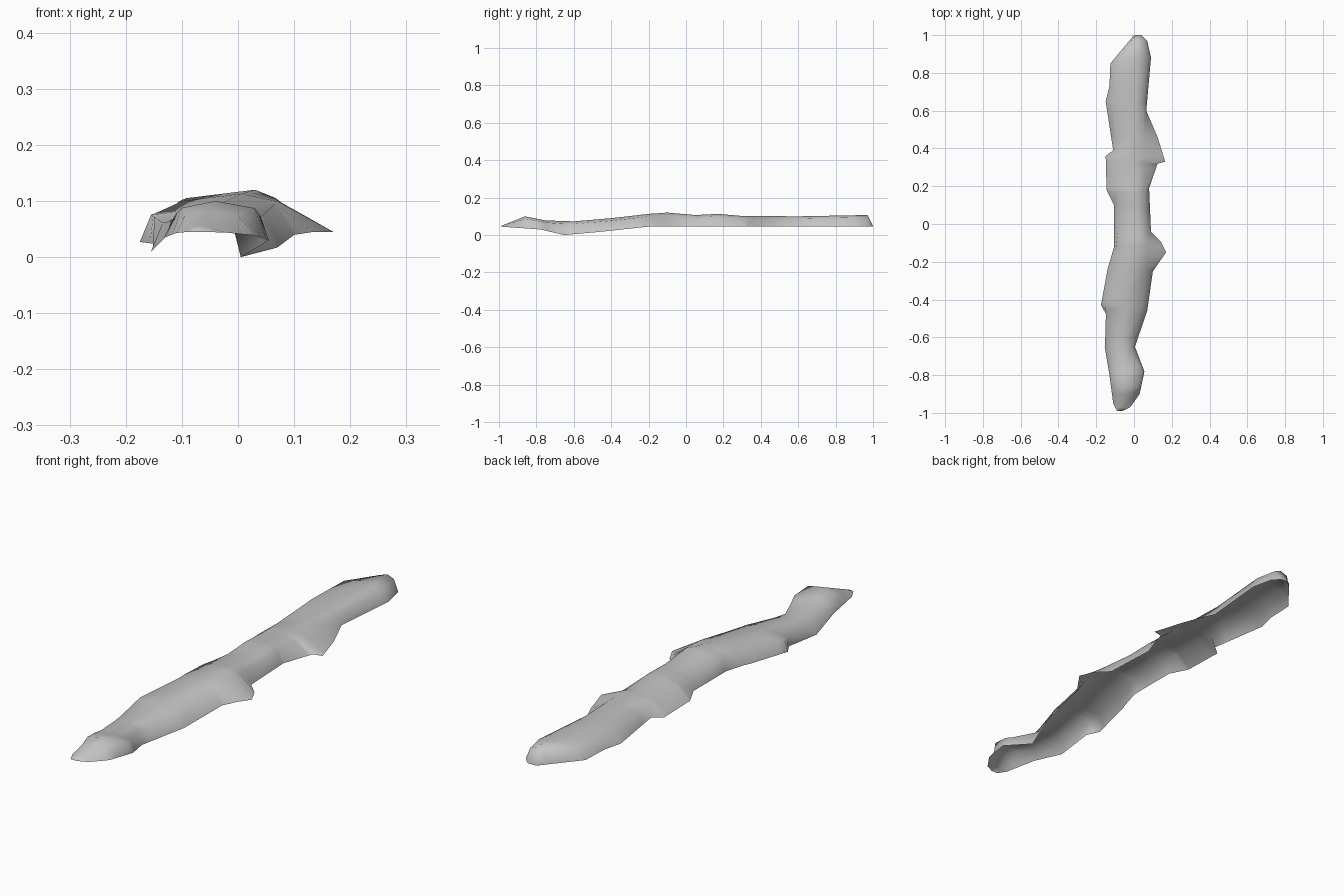
import bpy
import bmesh

default_cube = bpy.data.objects.get("Cube")
if default_cube:
    bpy.data.objects.remove(default_cube, do_unlink=True)

# Profiles along the length: pairs of (y, value) in hundredths of a unit
LEFT_HEM = [(-99, -9), (-95, -11), (-80, -13), (-65, -15.5), (-48, -14.5),
            (-43, -17.5), (-24, -14), (-12, -10.5), (10, -10.5), (18, -14.5),
            (36, -15), (39, -11), (65, -15), (73, -13), (85, -12.5), (100, 0)]
RIGHT_HEM = [(-99, -6), (-97, -2), (-90, 3), (-78, 5.5), (-65, 0.5), (-46, 7),
             (-25, 10), (-15, 17), (-9, 14), (-4, 9), (19, 8), (32, 12.5),
             (33, 16.5), (46, 12.5), (60, 6.5), (88, 9), (97, 7), (100, 4)]
LEFT_SHOULDER = [(-99, -8), (-80, -11), (-43, -15.5), (-24, -11), (0, -8),
                 (36, -9), (65, -11), (85, -10), (97, -1.5), (100, 1)]
RIGHT_SHOULDER = [(-99, -7), (-86, 3), (-78, 4), (-65, -1), (-46, 4),
                  (-20, 7), (60, 5), (88, 7), (97, 5), (100, 3)]
CREST_X = [(-99, -7.5), (-86, -4), (-60, -6), (-40, -4), (-10, 3),
           (30, 0), (97, 2), (100, 2)]
CREST_Z = [(-99, 4.8), (-86, 10), (-75, 7.8), (-60, 7.3), (-40, 9),
           (-20, 11.3), (-10, 12), (5, 10.7), (17, 11.3), (30, 10.2),
           (60, 10), (97, 10.7), (100, 4.8)]
LEFT_HEM_Z = [(-99, 4.5), (-80, 3.5), (-65, 1), (-43, 2.7), (-20, 4.5), (100, 4.5)]
RIGHT_HEM_Z = [(-99, 4.5), (-78, 3), (-65, 0), (-46, 1.7), (-20, 4.5), (100, 4.5)]


def sample(profile, y):
    """Linear interpolation of a profile at y."""
    for (start, low), (end, high) in zip(profile, profile[1:]):
        if y <= end:
            return low + (high - low) * (y - start) / (end - start)
    return profile[-1][1]


def cross_section(y):
    """Five points across the ridge, from the left hem to the right hem."""
    crest = sample(CREST_Z, y)
    hem_left, hem_right = sample(LEFT_HEM_Z, y), sample(RIGHT_HEM_Z, y)
    return [
        (sample(LEFT_HEM, y), hem_left),
        (sample(LEFT_SHOULDER, y), hem_left + (crest - hem_left) * 0.8),
        (sample(CREST_X, y), crest),
        (sample(RIGHT_SHOULDER, y), hem_right + (crest - hem_right) * 0.8),
        (sample(RIGHT_HEM, y), hem_right),
    ]


def build_shell(name, material):
    """Loft the cross sections into a thin shell open underneath."""
    stations = sorted({y for profile in (LEFT_HEM, RIGHT_HEM, CREST_Z)
                       for y, value in profile})
    bm = bmesh.new()
    rows = []
    for y in stations:
        rows.append([bm.verts.new((x / 100, y / 100, z / 100))
                     for x, z in cross_section(y)])
    for front, back in zip(rows, rows[1:]):
        for i in range(len(front) - 1):
            bm.faces.new((front[i], front[i + 1], back[i + 1], back[i]))
    # Small end walls close the two tips
    bm.faces.new(list(reversed(rows[0])))
    bm.faces.new(rows[-1])
    mesh = bpy.data.meshes.new(name)
    bm.to_mesh(mesh)
    bm.free()
    mesh.materials.append(material)
    for polygon in mesh.polygons:
        polygon.use_smooth = True
    shell = bpy.data.objects.new(name, mesh)
    bpy.context.collection.objects.link(shell)
    return shell


# Plain grey surface
grey = bpy.data.materials.new("plain_grey")
grey.use_nodes = True
colour = (0.55, 0.55, 0.55, 1.0)
grey.diffuse_color = colour
grey.node_tree.nodes["Principled BSDF"].inputs["Base Color"].default_value = colour

# Long irregular ridge
build_shell("ridge_shell", grey)
